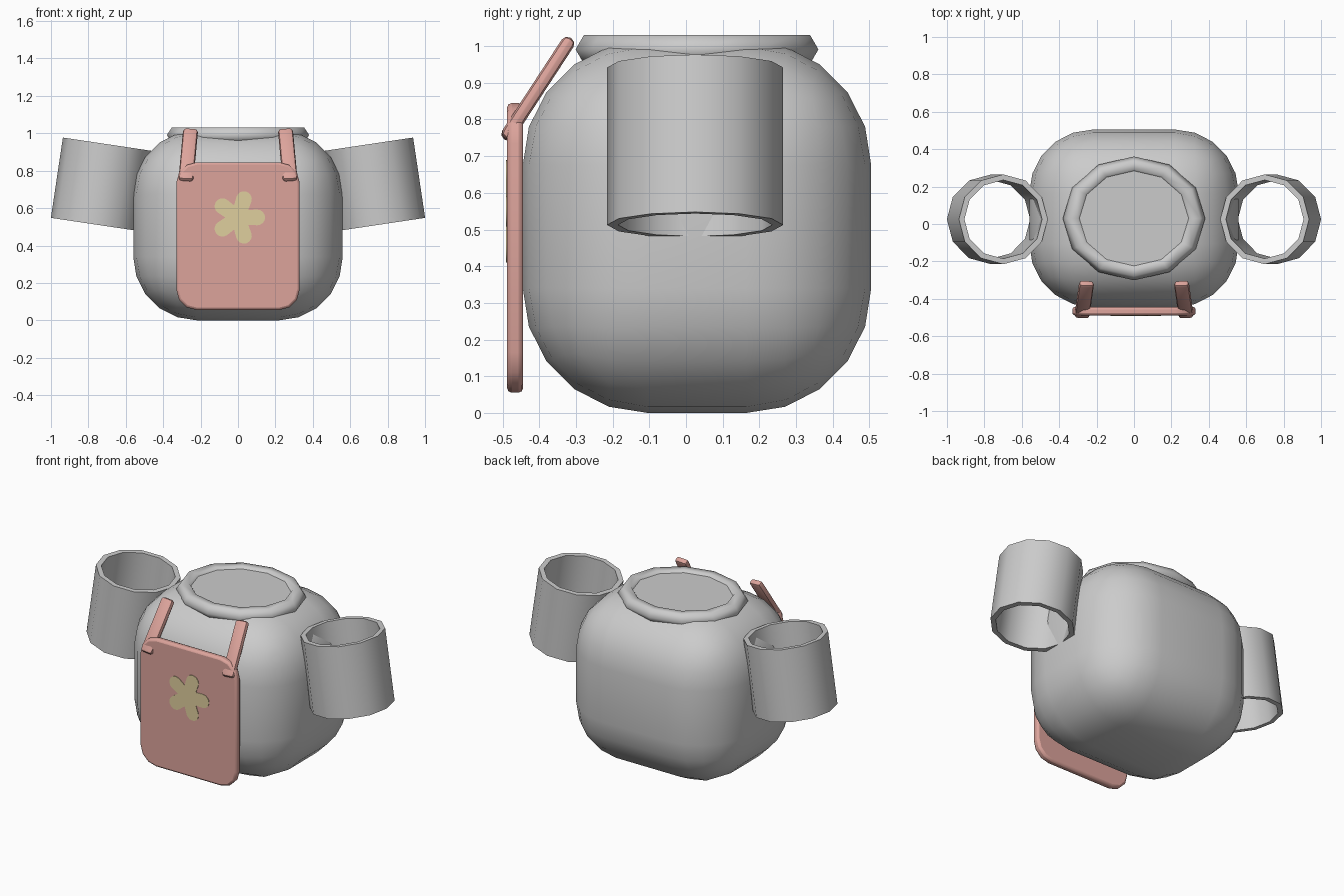
import bpy, bmesh
from math import sin, cos, pi, radians
from mathutils import Matrix, Vector

if "Cube" in bpy.data.objects:
    bpy.data.objects.remove(bpy.data.objects["Cube"])


def material(name, rgb):
    m = bpy.data.materials.new(name)
    m.diffuse_color = (*rgb, 1)
    m.use_nodes = True
    m.node_tree.nodes["Principled BSDF"].inputs["Base Color"].default_value = m.diffuse_color
    return m


def finish(bm, name, mat=None, matrix=None, angle=40):
    bmesh.ops.recalc_face_normals(bm, faces=bm.faces)
    me = bpy.data.meshes.new(name)
    bm.to_mesh(me)
    bm.free()
    ob = bpy.data.objects.new(name, me)
    bpy.context.collection.objects.link(ob)
    if matrix:
        ob.matrix_world = matrix
    if mat:
        me.materials.append(mat)
    bpy.ops.object.select_all(action='DESELECT')
    bpy.context.view_layer.objects.active = ob
    ob.select_set(True)
    bpy.ops.object.shade_smooth_by_angle(angle=radians(angle))
    return ob


def rounded_box(name, size, bevel, segments, matrix, mat=None):
    bm = bmesh.new()
    bmesh.ops.create_cube(bm, size=1)
    bmesh.ops.scale(bm, vec=size, verts=bm.verts)
    bmesh.ops.bevel(bm, geom=bm.edges[:], offset=bevel, segments=segments,
                    profile=0.5, affect='EDGES', clamp_overlap=True)
    return finish(bm, name, mat, matrix)


def lathe_ring(name, profile, sides, matrix, angle=40):
    """Closed (radius, height) profile revolved around z."""
    bm = bmesh.new()
    rings = [[bm.verts.new((r * cos(2 * pi * i / sides), r * sin(2 * pi * i / sides), z))
              for r, z in profile] for i in range(sides)]
    n = len(profile)
    for i in range(sides):
        a, b = rings[i], rings[(i + 1) % sides]
        for j in range(n):
            k = (j + 1) % n
            bm.faces.new((a[j], b[j], b[k], a[k]))
    return finish(bm, name, None, matrix, angle)


def slab(name, outline, y_front, y_back, mat):
    """Outline in the xz plane given thickness along y."""
    bm = bmesh.new()
    f = bm.faces.new([bm.verts.new((x, y_front, z)) for x, z in outline])
    new = bmesh.ops.extrude_face_region(bm, geom=[f])['geom']
    bmesh.ops.translate(bm, vec=(0, y_back - y_front, 0),
                        verts=[v for v in new if isinstance(v, bmesh.types.BMVert)])
    if not any(f.normal.y > 0.9 and f.calc_center_median().y < (y_front + y_back) / 2
               for f in bm.faces):
        pass
    return finish(bm, name, mat)


red = material("red_cloth", (0.72, 0.37, 0.33))
gold = material("gold_cloth", (0.74, 0.62, 0.34))
CY = 0.03

# Rounded torso
rounded_box("torso", (1.12, 0.95, 1.015), 0.34, 5, Matrix.Translation((0, CY, 0.5075)))

# Neck collar and the flat panel inside it
hexagon = [(0.285 + 0.046 * cos(i * pi / 3), 0.046 * sin(i * pi / 3)) for i in range(6)]
stretch = Matrix.Diagonal((1.15, 1, 1, 1))
lathe_ring("neck_collar", hexagon, 12, Matrix.Translation((0, CY, 0.991)) @ stretch, 65)
bm = bmesh.new()
bmesh.ops.create_circle(bm, cap_ends=True, segments=12, radius=0.28)
finish(bm, "neck_panel", None, Matrix.Translation((0, CY, 1.017)) @ stretch)

# Open tube sleeves, tops leaning inward
tube = [(0.24, -0.217), (0.24, 0.217), (0.21, 0.217), (0.21, -0.217)]
for side, s in (("right", 1), ("left", -1)):
    lathe_ring("sleeve_" + side, tube, 12,
               Matrix.Translation((s * 0.731, 0.025, 0.727)) @ Matrix.Rotation(radians(-8.5 * s), 4, 'Y'))

# Apron bib with rounded corners and softened rim
outline = []
for k, (sx, sz) in enumerate(((1, 1), (-1, 1), (-1, -1), (1, -1))):
    for t in range(4):
        a = k * pi / 2 + t * pi / 6
        outline.append((sx * 0.22 + 0.11 * cos(a), 0.45 + sz * 0.285 + 0.11 * sin(a)))
apron = slab("apron", outline, -0.488, -0.444, red)
bev = apron.modifiers.new("rim", 'BEVEL')
bev.width, bev.segments, bev.limit_method, bev.angle_limit = 0.013, 2, 'ANGLE', radians(60)

# Shoulder straps
for side, s in (("right", 1), ("left", -1)):
    low, high = Vector((s * 0.278, -0.488, 0.755)), Vector((s * 0.254, -0.32, 1.012))
    z = (high - low).normalized()
    x = (Vector((1, 0, 0)) - z * z.x).normalized()
    rot = Matrix((x, z.cross(x), z)).transposed().to_4x4()
    rounded_box("strap_" + side, (0.08, 0.038, (high - low).length + 0.02), 0.017, 2,
                Matrix.Translation((low + high) / 2) @ rot, red)

# Five-petal flower patch
petals = []
for k in range(5):
    a = 2 * pi * k / 5
    for t in range(9):
        b = a - pi / 2 + t * pi / 8
        petals.append((0.103 * cos(a) + 0.042 * cos(b), 0.55 + 0.103 * sin(a) + 0.042 * sin(b)))
    m = a + pi / 5
    petals.append((0.068 * cos(m), 0.55 + 0.068 * sin(m)))
slab("flower_patch", petals, -0.491, -0.48, gold)
